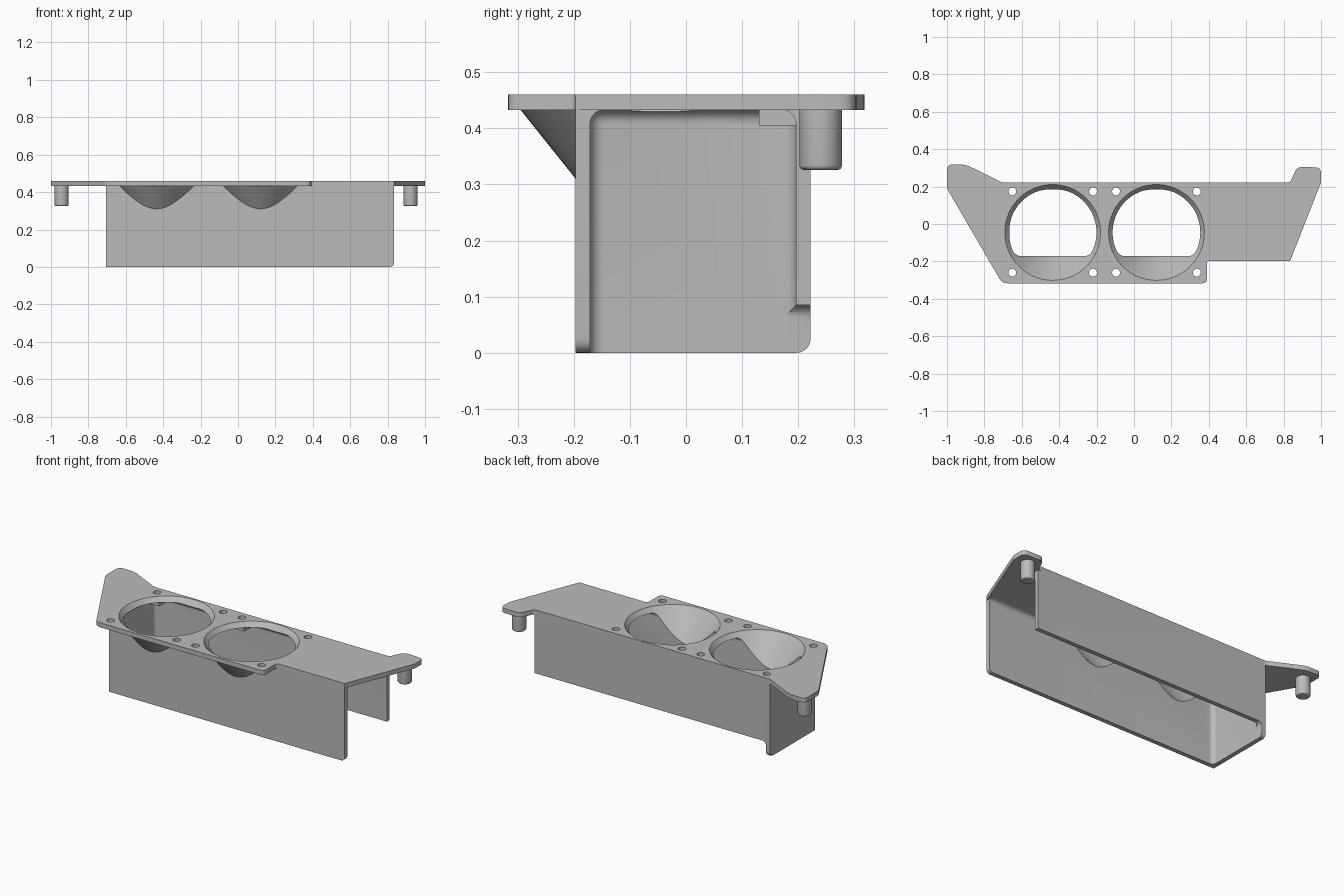
import bpy, bmesh, math
from mathutils import Vector

cube = bpy.data.objects.get("Cube")
if cube:
    bpy.data.objects.remove(cube, do_unlink=True)

grey = bpy.data.materials.new("matte_grey")
grey.use_nodes = True
COLOR = (0.5, 0.5, 0.5, 1)
grey.diffuse_color = COLOR
grey.node_tree.nodes["Principled BSDF"].inputs["Base Color"].default_value = COLOR

TOP, UNDER = 0.46, 0.433          # plate surfaces
X0, X1 = -0.705, 0.835            # channel ends
Y0, Y1 = -0.197, 0.222            # channel outer faces
WALL = 0.026
CUP_X, CUP_Y = (-0.435, 0.12), -0.045
SLOPE = 0.8


def finish(name, bm):
    bmesh.ops.recalc_face_normals(bm, faces=bm.faces)
    mesh = bpy.data.meshes.new(name)
    bm.to_mesh(mesh)
    bm.free()
    mesh.materials.append(grey)
    obj = bpy.data.objects.new(name, mesh)
    bpy.context.scene.collection.objects.link(obj)
    return obj


def box(name, lo, hi, round_if=None, radius=0.025):
    """Box between two corners; edges chosen by their midpoint are rounded."""
    bm = bmesh.new()
    bmesh.ops.create_cube(bm, size=1)
    for v in bm.verts:
        v.co = Vector([lo[i] if v.co[i] < 0 else hi[i] for i in range(3)])
    if round_if:
        edges = [e for e in bm.edges if round_if((e.verts[0].co + e.verts[1].co) / 2)]
        bmesh.ops.bevel(bm, geom=edges, offset=radius, segments=6, profile=0.5, affect='EDGES')
    return finish(name, bm)


def prism(name, corners, z0, z1):
    """Extruded outline; each corner is x, y and rounding distance."""
    pts, n = [], len(corners)
    for i, (x, y, r) in enumerate(corners):
        c = Vector((x, y, z0))
        if r == 0:
            pts.append(c)
            continue
        a = c + (Vector((*corners[i - 1][:2], z0)) - c).normalized() * r
        b = c + (Vector((*corners[(i + 1) % n][:2], z0)) - c).normalized() * r
        for k in range(6):
            t = k / 5
            pts.append(a * (1 - t) ** 2 + c * 2 * t * (1 - t) + b * t * t)
    bm = bmesh.new()
    face = bm.faces.new([bm.verts.new(p) for p in pts])
    new = bmesh.ops.extrude_face_region(bm, geom=[face])["geom"]
    bmesh.ops.translate(bm, vec=(0, 0, z1 - z0),
                        verts=[g for g in new if isinstance(g, bmesh.types.BMVert)])
    return finish(name, bm)


def cone(name, x, y, z0, z1, r0, r1, sides=96, bevel=0):
    bm = bmesh.new()
    bmesh.ops.create_cone(bm, cap_ends=True, segments=sides, radius1=r0, radius2=r1, depth=z1 - z0)
    bmesh.ops.translate(bm, vec=(x, y, (z0 + z1) / 2), verts=bm.verts)
    if bevel:
        low = [e for e in bm.edges if all(v.co.z < z0 + 1e-4 for v in e.verts)]
        bmesh.ops.bevel(bm, geom=low, offset=bevel, segments=4, profile=0.5, affect='EDGES')
    return finish(name, bm)


def combine(target, other, operation):
    mod = target.modifiers.new("bool", 'BOOLEAN')
    mod.operation, mod.object, mod.solver = operation, other, 'EXACT'
    bpy.context.view_layer.objects.active = target
    bpy.ops.object.modifier_apply(modifier=mod.name)
    bpy.data.objects.remove(other, do_unlink=True)


def smooth(obj):
    bpy.ops.object.select_all(action='DESELECT')
    obj.select_set(True)
    bpy.context.view_layer.objects.active = obj
    bpy.ops.object.shade_smooth_by_angle(angle=math.radians(30))


# Mounting plate with its two wings
outline = [(-1, 0.318, 0.03), (-0.9, 0.318, 0.03), (-0.705, Y1, 0.01), (0.835, Y1, 0.015),
           (0.872, 0.306, 0.03), (1, 0.302, 0.03), (1, 0.222, 0.01), (X1, Y0, 0),
           (0.39, Y0, 0.015), (0.39, -0.317, 0.025), (-0.705, -0.317, 0.03), (-1, 0.19, 0.015)]
bracket = prism("bracket", outline, UNDER, TOP)

# Channel block and the sloped hoods under the plate
combine(bracket, box("block", (X0, Y0, 0), (X1, Y1, TOP - 0.01),
                     lambda m: m.z < 0.01 and (m.x > X1 - 0.01 or m.y > Y1 - 0.01)), 'UNION')
for x in CUP_X:
    r = 0.25
    combine(bracket, cone("hood", x, CUP_Y, 0.25, 0.445, r - SLOPE * (UNDER - 0.25),
                          r + SLOPE * (0.445 - UNDER)), 'UNION')

# Hollow channel, open below and at one end
inner = box("inner", (X0 + WALL, Y0 + WALL, -0.2), (1.2, Y1 - WALL, UNDER),
            lambda m: (m.z > UNDER - 0.01 and m.x < 1) or (m.x < X0 + 0.05 and m.z < 0.3
                                                           and abs(m.y) > 0.1))
combine(bracket, inner, 'DIFFERENCE')

# Shorter back wall
slot = box("slot", (X0 + WALL, Y1 - WALL - 0.03, -0.2), (1.2, 0.4, 0.085),
           lambda m: m.z > 0.08 and m.x < X0 + 0.05)
combine(bracket, slot, 'DIFFERENCE')

# Tapered round openings
for x in CUP_X:
    combine(bracket, cone("opening", x, CUP_Y, 0.2, 0.48, 0.256 - SLOPE * 0.26,
                          0.256 + SLOPE * 0.02), 'DIFFERENCE')

# Screw bosses, then screw holes
screw_xs = [x + s * 0.216 for x in CUP_X for s in (-1, 1)]
for x in screw_xs:
    lo = max(x - 0.045, X0 + 0.01)
    combine(bracket, box("boss", (lo, 0.13, 0.405), (x + 0.045, Y1 - 0.01, UNDER + 0.005)), 'UNION')
for x in screw_xs:
    for y in (0.174, -0.26):
        combine(bracket, cone("screw_hole", x, y, 0.39, 0.5, 0.021, 0.021, 32), 'DIFFERENCE')
smooth(bracket)

# Locating pegs under the wings
for name, x in (("left_peg", 0.922), ("right_peg", -0.943)):
    smooth(cone(name, x, 0.24, 0.326, UNDER + 0.01, 0.038, 0.038, 48, 0.008))
